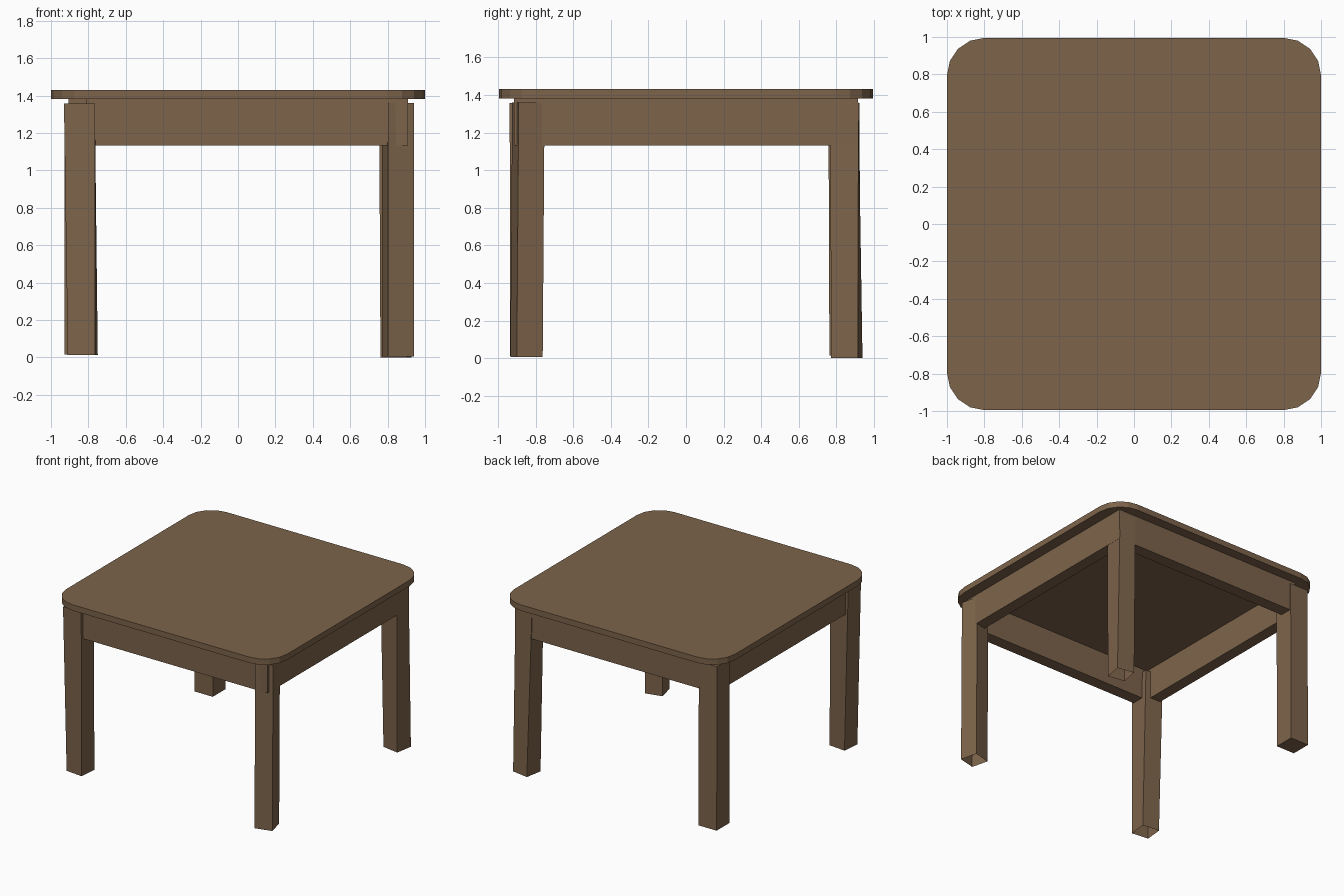
import bpy, bmesh, math
from mathutils import Matrix, Vector

if "Cube" in bpy.data.objects:
    bpy.data.objects.remove(bpy.data.objects["Cube"])

wood = bpy.data.materials.new("brown_wood")
wood.diffuse_color = (0.205, 0.127, 0.07, 1)
wood.use_nodes = True
wood.node_tree.nodes["Principled BSDF"].inputs["Base Color"].default_value = wood.diffuse_color


def finish(name, bm):
    bmesh.ops.recalc_face_normals(bm, faces=bm.faces)
    mesh = bpy.data.meshes.new(name)
    bm.to_mesh(mesh)
    bm.free()
    mesh.materials.append(wood)
    obj = bpy.data.objects.new(name, mesh)
    bpy.context.collection.objects.link(obj)
    return obj


def box(name, lo, hi):
    bm = bmesh.new()
    bmesh.ops.create_cube(bm, size=1)
    for v in bm.verts:
        v.co = Vector([lo[i] + (v.co[i] + 0.5) * (hi[i] - lo[i]) for i in range(3)])
    return finish(name, bm)


def leg(name, top, bottom, open_foot):
    # top and bottom: (x, y, z, width, rotation in degrees)
    bm = bmesh.new()
    bmesh.ops.create_cube(bm, size=1)
    foot = [f for f in bm.faces if f.normal.z < -0.5]
    for v in bm.verts:
        x, y, z, w, rot = top if v.co.z > 0 else bottom
        flat = Matrix.Rotation(math.radians(rot), 3, 'Z') @ Vector((v.co.x * w, v.co.y * w, 0))
        v.co = flat + Vector((x, y, z))
    bmesh.ops.recalc_face_normals(bm, faces=bm.faces)
    if open_foot:
        bmesh.ops.delete(bm, geom=foot, context='FACES_ONLY')
    return finish(name, bm)


# Tabletop: square slab with rounded corners
bm = bmesh.new()
r = 0.2
ring = []
for cx, cy, start in ((0.8, 0.795, 0), (-0.8, 0.795, 90), (-0.8, -0.795, 180), (0.8, -0.795, 270)):
    for i in range(5):
        a = math.radians(start + i * 22.5)
        ring.append(bm.verts.new((cx + r * math.cos(a), cy + r * math.sin(a), 1.382)))
face = bm.faces.new(ring)
ext = bmesh.ops.extrude_face_region(bm, geom=[face], use_keep_orig=True)
for v in ext["geom"]:
    if isinstance(v, bmesh.types.BMVert):
        v.co.z = 1.43
finish("tabletop", bm)

# Apron rails under the top
z0, z1 = 1.132, 1.383
box("front_rail", (-0.81, -0.915, z0), (0.91, -0.815, z1))
box("back_rail", (-0.81, 0.815, z0), (0.91, 0.915, z1))
box("left_rail", (-0.905, -0.85, z0), (-0.81, 0.85, z1))
box("right_rail", (0.815, -0.815, z0), (0.91, 0.815, z1))

# Slightly uneven legs
leg("front_left_leg", (-0.848, -0.855, 1.358, 0.165, 0), (-0.83, -0.855, 0.012, 0.146, -6), True)
leg("front_right_leg", (0.855, -0.838, 1.36, 0.142, 14), (0.855, -0.848, 0.005, 0.142, 14), True)
leg("back_right_leg", (0.83, 0.842, 1.36, 0.15, 0), (0.845, 0.855, 0.0, 0.144, -10), True)
leg("back_left_leg", (-0.845, 0.84, 1.358, 0.165, 0), (-0.845, 0.845, 0.015, 0.165, 0), False)
